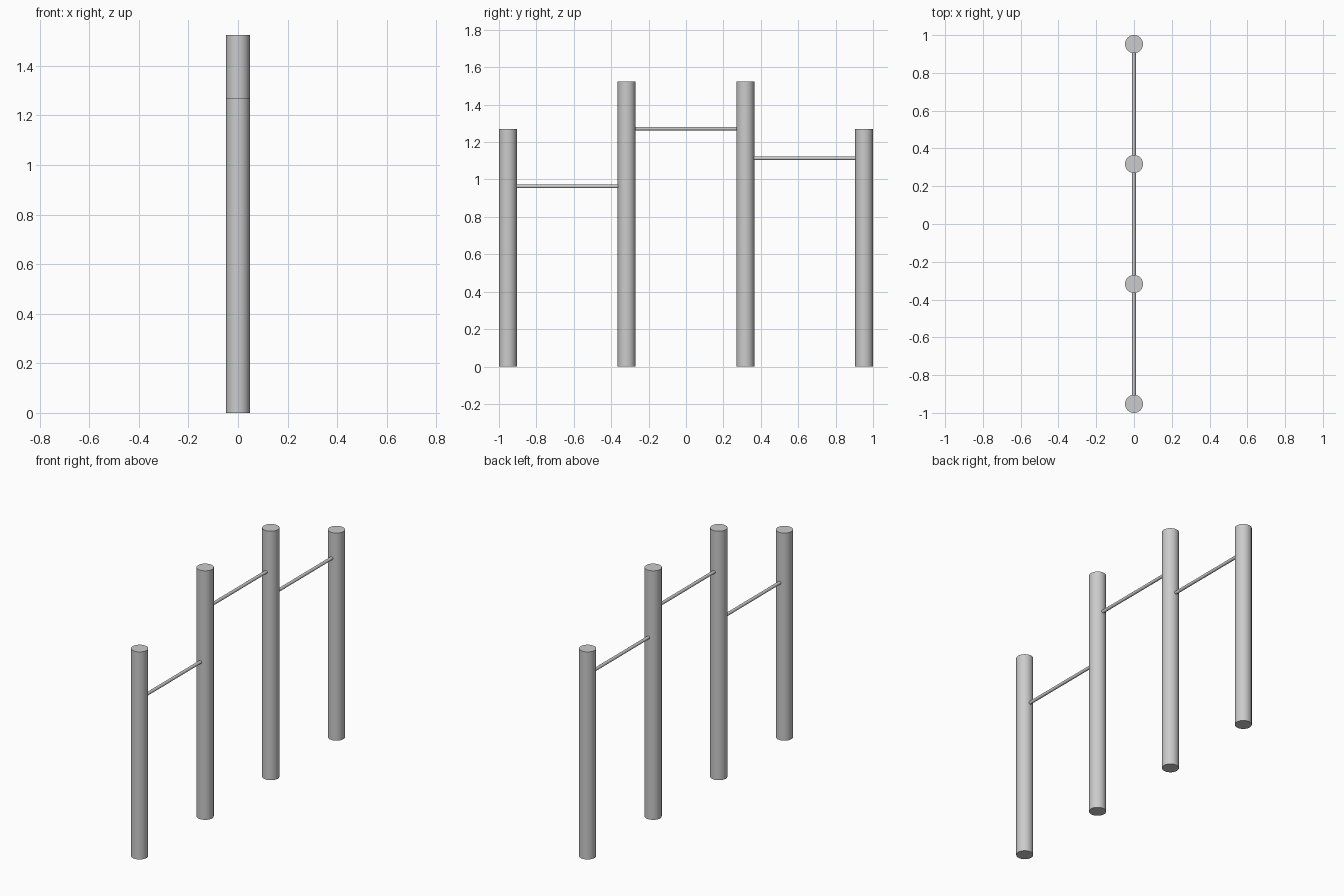
import bpy, math

if "Cube" in bpy.data.objects:
    bpy.data.objects.remove(bpy.data.objects["Cube"])

POST_R, BAR_R = 0.0476, 0.0095
OUTER_Y, INNER_Y = 0.9524, 0.3175
OUTER_H, INNER_H = 1.271, 1.525


def cylinder(name, radius, depth, location, rotation=(0, 0, 0), sides=48):
    bpy.ops.mesh.primitive_cylinder_add(vertices=sides, radius=radius, depth=depth,
                                        location=location, rotation=rotation)
    ob = bpy.context.object
    ob.name = name
    bpy.ops.object.shade_smooth_by_angle(angle=math.radians(30))
    return ob


# Upright posts: short outer pair, tall inner pair
for side, s in (("left", -1), ("right", 1)):
    cylinder(f"outer_post_{side}", POST_R, OUTER_H, (0, s * OUTER_Y, OUTER_H / 2))
    cylinder(f"inner_post_{side}", POST_R, INNER_H, (0, s * INNER_Y, INNER_H / 2))

# Horizontal bars at three heights, ends just sunk into the posts
for name, y0, y1, z in (("low_bar", -OUTER_Y, -INNER_Y, 0.963),
                        ("high_bar", -INNER_Y, INNER_Y, 1.272),
                        ("middle_bar", INNER_Y, OUTER_Y, 1.113)):
    length = y1 - y0 - 2 * POST_R + 0.004
    cylinder(name, BAR_R, length, (0, (y0 + y1) / 2, z), (math.pi / 2, 0, 0), 24)
